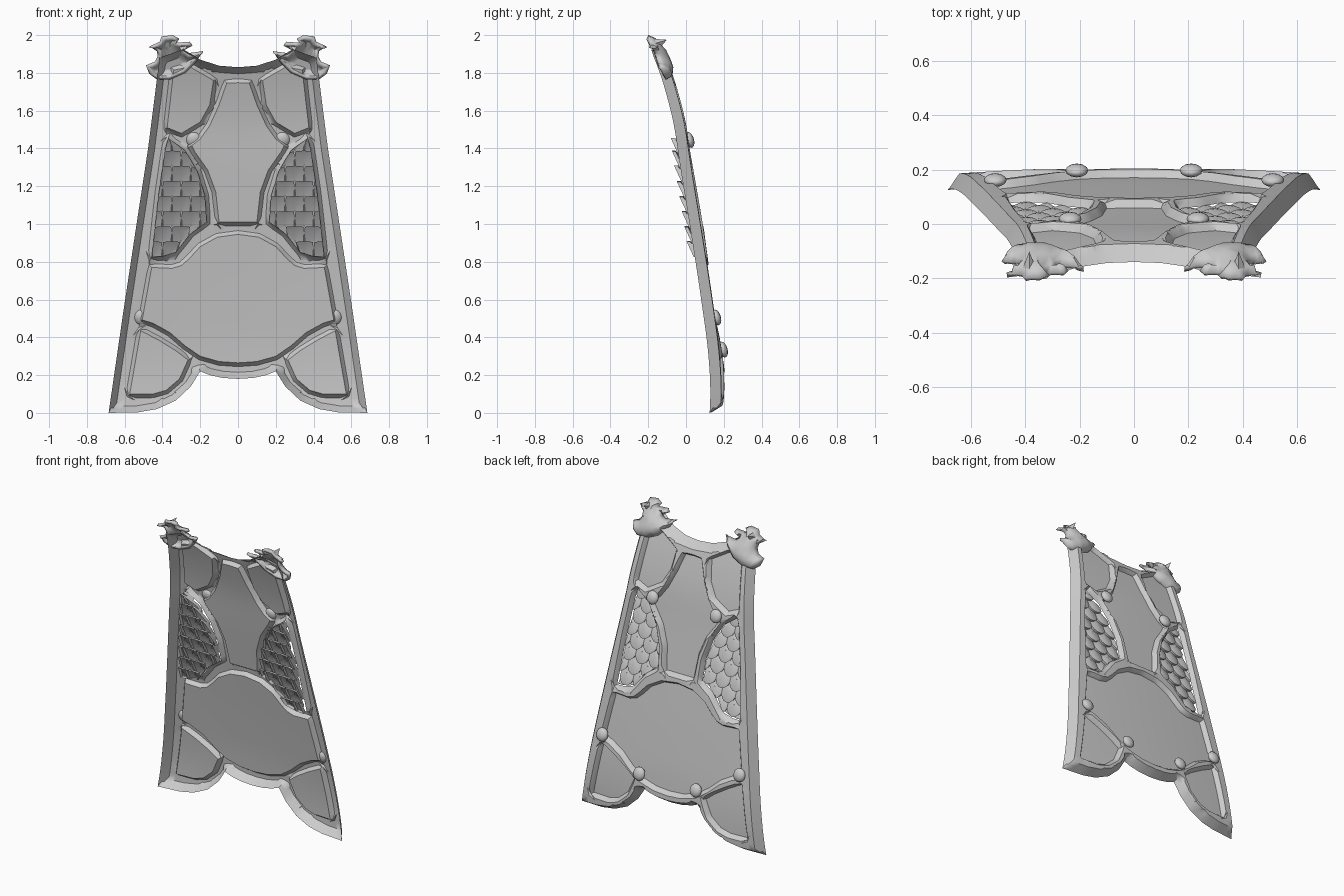
import bpy, bmesh, math
from mathutils import Vector
from mathutils.geometry import delaunay_2d_cdt, intersect_point_line

if "Cube" in bpy.data.objects:
    bpy.data.objects.remove(bpy.data.objects["Cube"])

V = lambda pts: [Vector(p) for p in pts]

# Half outlines (x, z), right-hand side
OUTER = V([(0, .18), (.08, .185), (.15, .2), (.2, .22), (.25, .14), (.33, .065), (.43, .02), (.53, .003),
           (.685, 0), (.605, .55), (.537, 1.0), (.476, 1.4), (.415, 1.88), (.29, 1.925), (.2, 1.87), (.1, 1.838), (0, 1.83)])
MAIN = V([(0, .265), (.1, .272), (.2, .3), (.28, .355), (.36, .425), (.45, .475), (.507, .492), (.457, .77),
          (.35, .765), (.3, .78), (.26, .815), (.2, .88), (.11, .93), (0, .945)])
CENTRE = V([(0, 1.01), (.1, 1.01), (.118, 1.17), (.16, 1.285), (.23, 1.385), (.245, 1.415), (.2, 1.45),
            (.15, 1.52), (.1, 1.63), (.06, 1.745), (0, 1.748)])
UPPER = V([(.13, 1.76), (.255, 1.832), (.34, 1.815), (.375, 1.51), (.3, 1.48), (.2, 1.54), (.15, 1.63)])
LOWER = V([(.515, .435), (.573, .1), (.45, .1), (.38, .12), (.31, .18), (.265, .28), (.33, .33), (.42, .385)])
SCALES = V([(.37, 1.455), (.28, 1.39), (.215, 1.28), (.175, 1.15), (.165, 1.01), (.25, .95), (.33, .85),
            (.4, .828), (.457, .825), (.42, 1.16), (.385, 1.4)])
CLASP = V([(.185, 1.915), (.22, 1.86), (.28, 1.8), (.36, 1.765), (.43, 1.765), (.47, 1.795), (.487, 1.84),
           (.44, 1.86), (.425, 1.89), (.43, 1.915), (.468, 1.94), (.415, 1.965), (.405, 1.993), (.345, 2.0),
           (.31, 1.98), (.325, 1.96), (.255, 1.965), (.24, 1.945), (.285, 1.92), (.26, 1.905)])

PROFILE = [(-.2, .19), (0, .208), (.15, .21), (.36, .192), (.7, .14), (1, .09), (1.29, .04), (1.55, 0),
           (1.8, -.07), (1.95, -.135), (2.2, -.25)]


def profile(z):
    for (a, ya), (b, yb) in zip(PROFILE, PROFILE[1:]):
        if z <= b:
            return ya + (yb - ya) * (z - a) / (b - a)
    return PROFILE[-1][1]


def base(x, z):
    """Depth of the curved armour surface at (x, z)."""
    return sum(profile(z + o) for o in (-.08, -.04, 0, .04, .08)) / 5 - .02 * (x / .6) ** 2


def flip(p):
    return [Vector((-v.x, v.y)) for v in reversed(p)]


def full(p):
    return p + [Vector((-v.x, v.y)) for v in reversed(p[1:-1])]


def dense(p, step=.03):
    out = []
    for a, b in zip(p, p[1:] + p[:1]):
        n = max(1, round((b - a).length / step))
        out += [a.lerp(b, i / n) for i in range(n)]
    return out


def inside(q, p):
    hit = False
    for a, b in zip(p, p[1:] + p[:1]):
        if (a.y > q.y) != (b.y > q.y) and q.x < a.x + (b.x - a.x) * (q.y - a.y) / (b.y - a.y):
            hit = not hit
    return hit


def nearest(q, p):
    best, bd = p[0], 9
    for a, b in zip(p, p[1:] + p[:1]):
        e = b - a
        c = a + e * min(1, max(0, (q - a).dot(e) / e.length_squared))
        d = (q - c).length
        if d < bd:
            best, bd = c, d
    return best, bd


def finish(name, verts, faces, mirror=False, angle=40):
    me = bpy.data.meshes.new(name)
    me.from_pydata(verts, [], faces)
    ob = bpy.data.objects.new(name, me)
    bpy.context.collection.objects.link(ob)
    if mirror:
        ob.modifiers.new("Mirror", 'MIRROR')
    bpy.ops.object.select_all(action='DESELECT')
    ob.select_set(True)
    bpy.context.view_layer.objects.active = ob
    bpy.ops.object.shade_smooth_by_angle(angle=math.radians(angle))
    return ob


def sheet(name, outer, height, holes=(), rings=(), grid=.07, step=.03, mirror=False):
    """Triangulated plate on the curved surface; height(d_outer, d_hole) shapes its edges."""
    loops = [outer, *holes]
    ok = lambda q: inside(q, outer) and not any(inside(q, h) for h in holes)
    pts, edges = [], []
    for lp in loops:
        d, s = dense(lp, step), len(pts)
        pts += d
        edges += [(s + i, s + (i + 1) % len(d)) for i in range(len(d))]
    for lp in loops:
        d = dense(lp, step)
        for i, q in enumerate(d):
            t = (d[(i + 1) % len(d)] - d[i - 1]).normalized()
            for r in rings:
                for s in (r, -r):
                    c = q + Vector((-t.y, t.x)) * s
                    if ok(c) and min(nearest(c, l)[1] for l in loops) > .9 * r:
                        pts.append(c)
    reach = max(rings, default=0) + grid * .4
    n = int(.7 / grid)
    for i in range(-n, n + 1):
        for j in range(int(2 / grid) + 1):
            c = Vector((i * grid, j * grid))
            if ok(c) and min(nearest(c, l)[1] for l in loops) > reach:
                pts.append(c)
    vs, _, fs, *_ = delaunay_2d_cdt(pts, edges, [], 0, 1e-5)
    fs = [tuple(reversed(f)) for f in fs if ok(sum((vs[i] for i in f), Vector((0, 0))) / len(f))]
    co = []
    for v in vs:
        dh = min((nearest(v, h)[1] for h in holes), default=9)
        co.append((v.x, base(v.x, v.y) + height(nearest(v, outer)[1], dh), v.y))
    return finish(name, co, fs, mirror)


def frame_height(do, dh):
    flange = -.055 * max(0, 1 - do / .035)
    lip = -.03 * max(0, 1 - dh / .02) ** 1.3
    return flange + lip


# Raised frame with turned-in rim and openings
holes = [full(MAIN), full(CENTRE)]
for p in (UPPER, LOWER, SCALES):
    holes += [p, flip(p)]
sheet("frame", full(OUTER), frame_height, holes, rings=(.01, .02, .035))

# Recessed panels
flat = lambda do, dh: -.03
sheet("main_panel", full(MAIN), flat)
sheet("centre_panel", full(CENTRE), flat)
sheet("upper_panel", UPPER, flat, mirror=True)
sheet("lower_panel", LOWER, flat, mirror=True)

# Overlapping scales, trimmed to the side openings
verts, faces = [], []
outline = [(-.85, 1), (0, 1.05), (.85, 1), (1, .2)] + \
          [(math.cos(a), -.15 - .85 * math.sin(a)) for a in [math.pi * k / 8 for k in range(9)]] + [(-1, .2)]
for row in range(9):
    for col in range(5):
        c = Vector((.15 + .1 * col + .05 * (row % 2), .83 + .08 * row))
        if not inside(c, SCALES) and nearest(c, SCALES)[1] > .04:
            continue
        s, n = len(verts), len(outline)
        for scale, lift in ((1, -.018), (1, 0), (.7, .008), (.02, .012)):
            for u, w in outline:
                q = c + Vector((u * .054 * scale, w * .075 * scale))
                if not inside(q, SCALES):
                    q = nearest(q, SCALES)[0]
                verts.append((q.x, base(q.x, q.y) - .05 - .3 * (q.y - c.y) + lift, q.y))
        for k in range(3):
            for i in range(n):
                j = (i + 1) % n
                faces.append((s + k * n + i, s + k * n + j, s + (k + 1) * n + j, s + (k + 1) * n + i))
finish("scales", verts, faces, mirror=True)

# Domed rivets on the outer side
for i, (x, z) in enumerate([(.235, 1.445), (.51, .505), (.21, .335)]):
    bm = bmesh.new()
    bmesh.ops.create_uvsphere(bm, u_segments=12, v_segments=8, radius=1)
    co = [(x + .042 * v.co.x, base(x, z) + .006 + .024 * v.co.y - .2 * .042 * v.co.z, z + .042 * v.co.z)
          for v in bm.verts]
    bm.verts.index_update()
    fs = [[v.index for v in f.verts] for f in bm.faces]
    bm.free()
    finish(f"rivet_{i + 1}", co, fs, mirror=True, angle=60)

# Fan-shaped shoulder clasps with a pyramid spike
clasp = sheet("shoulder_clasp", CLASP, lambda do, dh: -.035 + .06 * min(1, do / .05) ** .6,
              rings=(.012, .03), grid=.03, step=.02, mirror=True)
sol = clasp.modifiers.new("Thickness", 'SOLIDIFY')
sol.thickness, sol.offset = .02, -1
x, z, r = .385, 1.955, .026
y = base(x, z)
finish("clasp_spike", [(x - r, y - .02, z), (x, y + .005, z - r), (x + r, y - .02, z), (x, y - .03, z + r),
                       (x, y + .045, z + .02)],
       [(0, 4, 1), (1, 4, 2), (2, 4, 3), (3, 4, 0), (0, 1, 2, 3)], mirror=True, angle=10)
